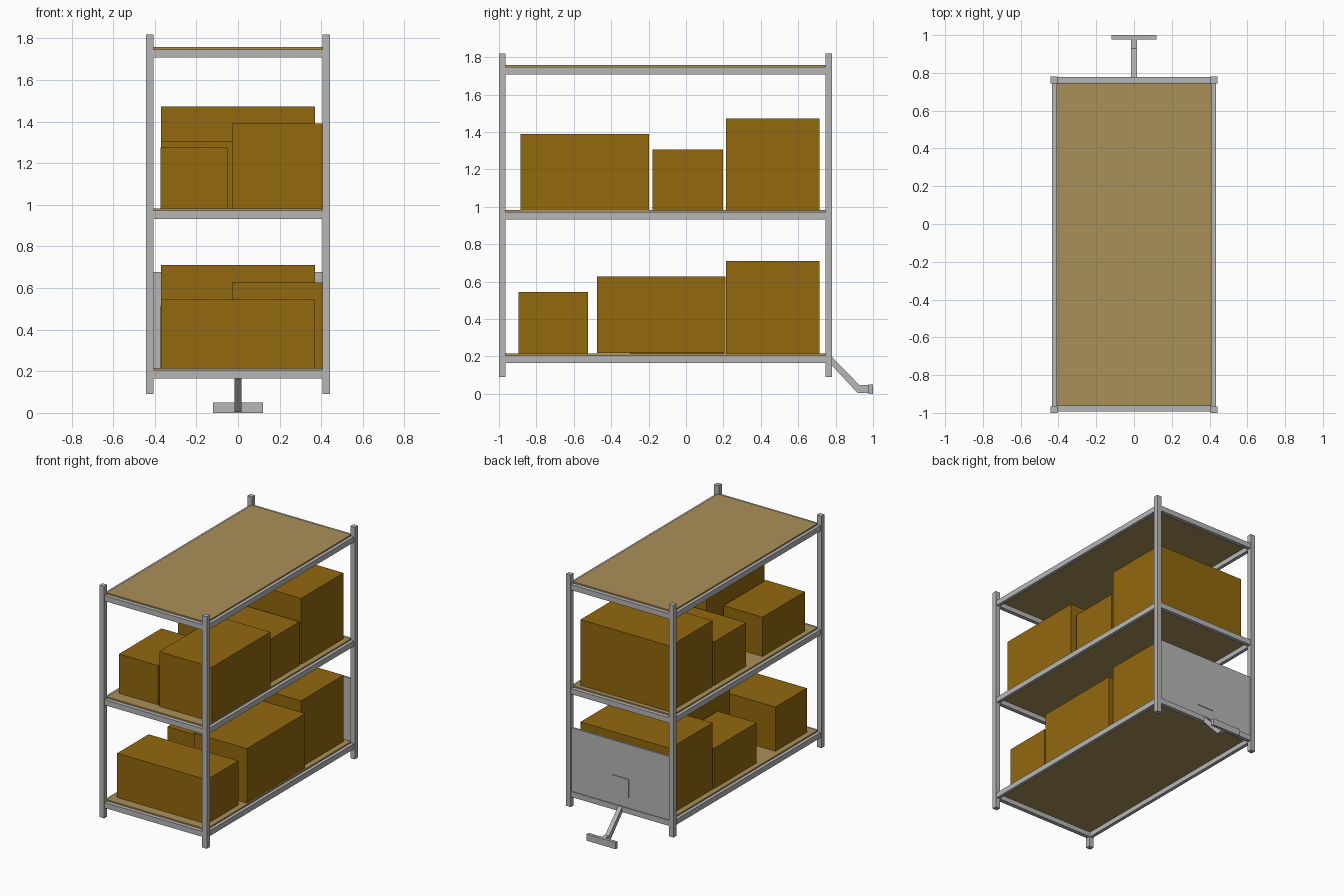
import bpy
import bmesh

if "Cube" in bpy.data.objects:
    bpy.data.objects.remove(bpy.data.objects["Cube"], do_unlink=True)


def make_material(name, rgb):
    mat = bpy.data.materials.new(name)
    mat.use_nodes = True
    mat.diffuse_color = (*rgb, 1)
    mat.node_tree.nodes["Principled BSDF"].inputs["Base Color"].default_value = (*rgb, 1)
    return mat


steel = make_material("steel grey", (0.47, 0.47, 0.47))
wood = make_material("light wood", (0.40, 0.28, 0.095))
cardboard = make_material("brown cardboard", (0.287, 0.138, 0.004))


def finish(name, bm, mat):
    bmesh.ops.recalc_face_normals(bm, faces=bm.faces)
    mesh = bpy.data.meshes.new(name)
    bm.to_mesh(mesh)
    bm.free()
    mesh.materials.append(mat)
    obj = bpy.data.objects.new(name, mesh)
    bpy.context.collection.objects.link(obj)
    return obj


def block(name, xs, ys, zs, mat):
    """Box spanning three (low, high) ranges."""
    bm = bmesh.new()
    bmesh.ops.create_cube(bm, size=1)
    for v in bm.verts:
        v.co = [(lo + hi) / 2 + c * (hi - lo) for c, (lo, hi) in zip(v.co, (xs, ys, zs))]
    return finish(name, bm, mat)


FRONT, BACK = (-1.0, -0.965), (0.745, 0.78)
SIDES = {"left": 1, "right": -1}

# Corner posts
for side, s in SIDES.items():
    xs = sorted((s * 0.405, s * 0.443))
    block(f"front_{side}_post", xs, FRONT, (0.09, 1.82), steel)
    block(f"back_{side}_post", xs, BACK, (0.09, 1.82), steel)

# Three shelves: rails all round and a board on top
for level, z in {"lower": 0.165, "middle": 0.932, "upper": 1.708}.items():
    rail = (z, z + 0.04)
    block(f"{level}_front_rail", (-0.405, 0.405), (-0.993, -0.963), rail, steel)
    block(f"{level}_back_rail", (-0.405, 0.405), (0.748, 0.777), rail, steel)
    for side, s in SIDES.items():
        xs = sorted((s * 0.41, s * 0.435))
        block(f"{level}_{side}_rail", xs, (-0.965, 0.745), rail, steel)
    block(f"{level}_board", (-0.411, 0.411), (-0.964, 0.747), (z + 0.036, z + 0.05), wood)

# Cardboard boxes
FULL, LEFT_HALF, RIGHT_HALF = (-0.37, 0.37), (-0.03, 0.405), (-0.373, -0.05)
REAR = (0.215, 0.715)
UP, LOW = 0.982, 0.215
block("upper_rear_box", FULL, REAR, (UP, 1.473), cardboard)
block("upper_centre_box", FULL, (-0.18, 0.197), (UP, 1.307), cardboard)
block("upper_left_box", LEFT_HALF, (-0.885, -0.197), (UP, 1.39), cardboard)
block("upper_right_box", RIGHT_HALF, (-0.87, -0.37), (UP, 1.275), cardboard)
block("lower_rear_box", FULL, REAR, (LOW, 0.71), cardboard)
block("lower_front_box", FULL, (-0.895, -0.525), (LOW, 0.545), cardboard)
block("lower_left_box", LEFT_HALF, (-0.475, 0.212), (LOW + 0.004, 0.626), cardboard)
block("lower_right_box", RIGHT_HALF, (-0.3, 0.2), (LOW, 0.515), cardboard)

# Back panel with a small square plate
block("back_panel", (-0.405, 0.405), (0.755, 0.77), (0.2, 0.678), steel)
block("panel_plate", (-0.068, 0.068), (0.769, 0.775), (0.28, 0.42), steel)

# Bent tow bar, extruded from its side profile
profile = [(0.77, 0.208), (0.928, 0.046), (0.98, 0.046),
           (0.98, 0.004), (0.918, 0.004), (0.77, 0.162)]
bm = bmesh.new()
face = bm.faces.new([bm.verts.new((-0.016, y, z)) for y, z in profile])
extruded = bmesh.ops.extrude_face_region(bm, geom=[face])["geom"]
bmesh.ops.translate(bm, vec=(0.032, 0, 0),
                    verts=[g for g in extruded if isinstance(g, bmesh.types.BMVert)])
finish("tow_bar", bm, steel)
block("tow_handle", (-0.12, 0.12), (0.977, 1.0), (0, 0.05), steel)
